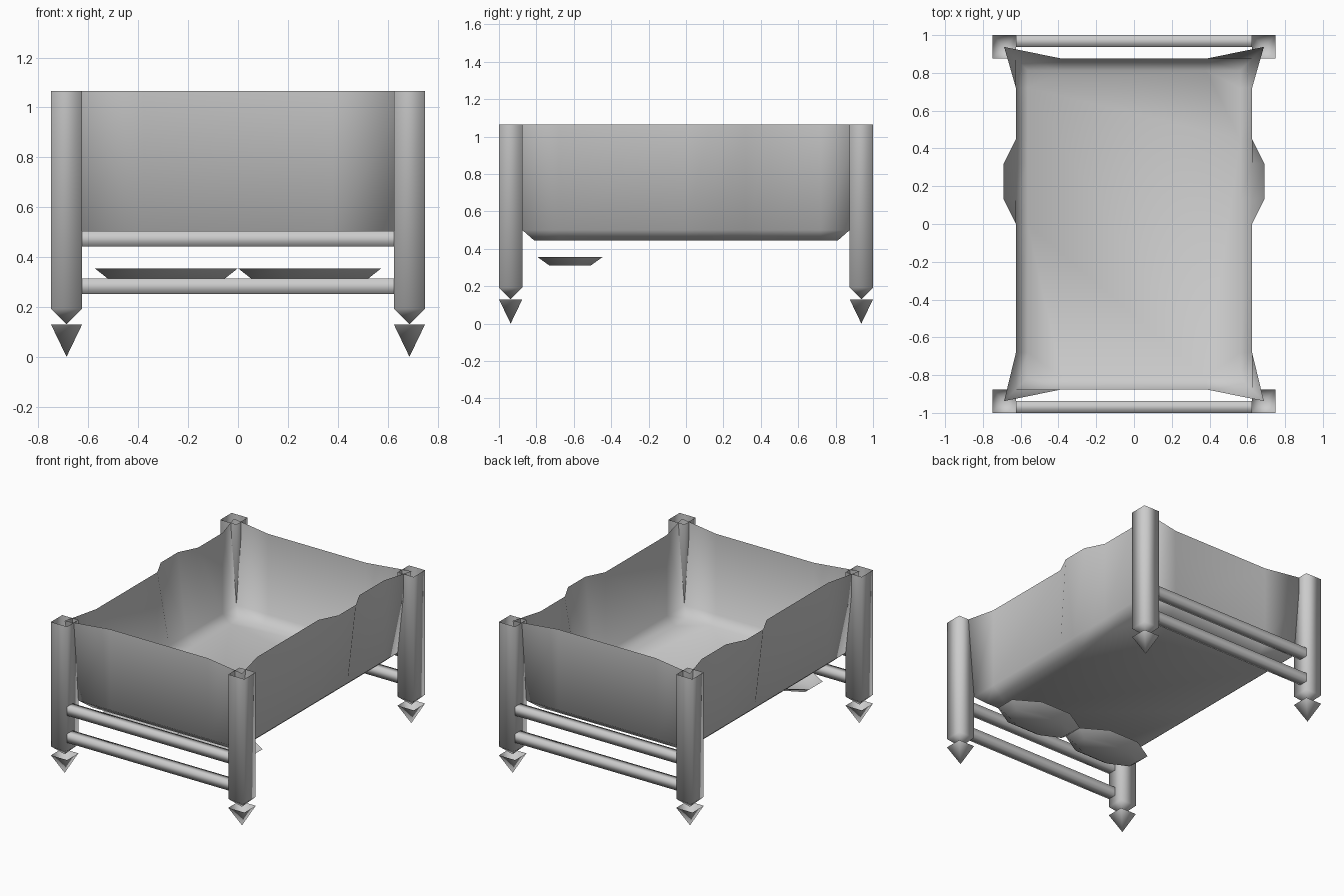
import bpy, math

if "Cube" in bpy.data.objects:
    bpy.data.objects.remove(bpy.data.objects["Cube"])


def loft(name, rings, cap_end=False):
    """Skin a list of closed rings (same point count); a final single point makes a tip."""
    verts, faces, starts = [], [], []
    for r in rings:
        starts.append(len(verts))
        verts += r
    n = len(rings[0])
    for k in range(len(rings) - 1):
        a, b = starts[k], starts[k + 1]
        for i in range(n):
            j = (i + 1) % n
            if len(rings[k + 1]) == 1:
                faces.append((b, a + j, a + i))
            else:
                faces.append((b + i, b + j, a + j, a + i))
    if cap_end:
        s = starts[-1]
        faces.append([s + i for i in reversed(range(n))])
    me = bpy.data.meshes.new(name)
    me.from_pydata(verts, [], faces)
    for p in me.polygons:
        p.use_smooth = True
    ob = bpy.data.objects.new(name, me)
    bpy.context.collection.objects.link(ob)
    return ob


def square(cx, cy, h, z):
    return [(cx - h, cy - h, z), (cx + h, cy - h, z), (cx + h, cy + h, z), (cx - h, cy + h, z)]


# Corner posts (open top, pointed bottom) with pyramid feet
for sx in (-1, 1):
    for sy in (-1, 1):
        cx, cy = sx * 0.6875, sy * 0.9375
        loft("corner_post", [square(cx, cy, 0.0625, 1.065), square(cx, cy, 0.0625, 0.1925), [(cx, cy, 0.13)]])
        loft("foot", [square(cx, cy, 0.0625, 0.13), [(cx, cy, 0.0)]])

# End rails: two at each end
for sy in (-1, 1):
    for z in (0.2825, 0.4725):
        y = sy * 0.96875
        h = 0.031
        rings = [[(x, y - h, z - h), (x, y + h, z - h), (x, y + h, z + h), (x, y - h, z + h)]
                 for x in (0.625, -0.625)]
        loft("end_rail", rings)

# Basin: rim flares into the posts and bulges out on each long side
right = [(0.38, -0.875), (0.6875, -0.9375), (0.625, -0.68), (0.625, 0.0), (0.69, 0.13),
         (0.69, 0.32), (0.625, 0.45), (0.625, 0.72), (0.6875, 0.9375), (0.38, 0.875)]
rim = right + [(-x, y) for x, y in reversed(right)]


def clamped(mx, my, z):
    return [(max(-mx, min(mx, x)), max(-my, min(my, y)), z) for x, y in rim]


loft("basin", [[(x, y, 1.065) for x, y in rim],
               clamped(0.625, 0.875, 0.50),
               clamped(0.5625, 0.8125, 0.445)], cap_end=True)

# Two shallow eight-sided dishes slung under the front
for sx in (-1, 1):
    def octagon(rx, ry, z):
        k = math.cos(math.pi / 8)
        angles = [math.pi / 8 + i * math.pi / 4 for i in range(8)]
        return [(sx * 0.2875 + rx * math.cos(a) / k, -0.62 + ry * math.sin(a) / k, z) for a in angles]
    loft("under_dish", [octagon(0.2875, 0.173, 0.355), octagon(0.23, 0.11, 0.31)], cap_end=True)
